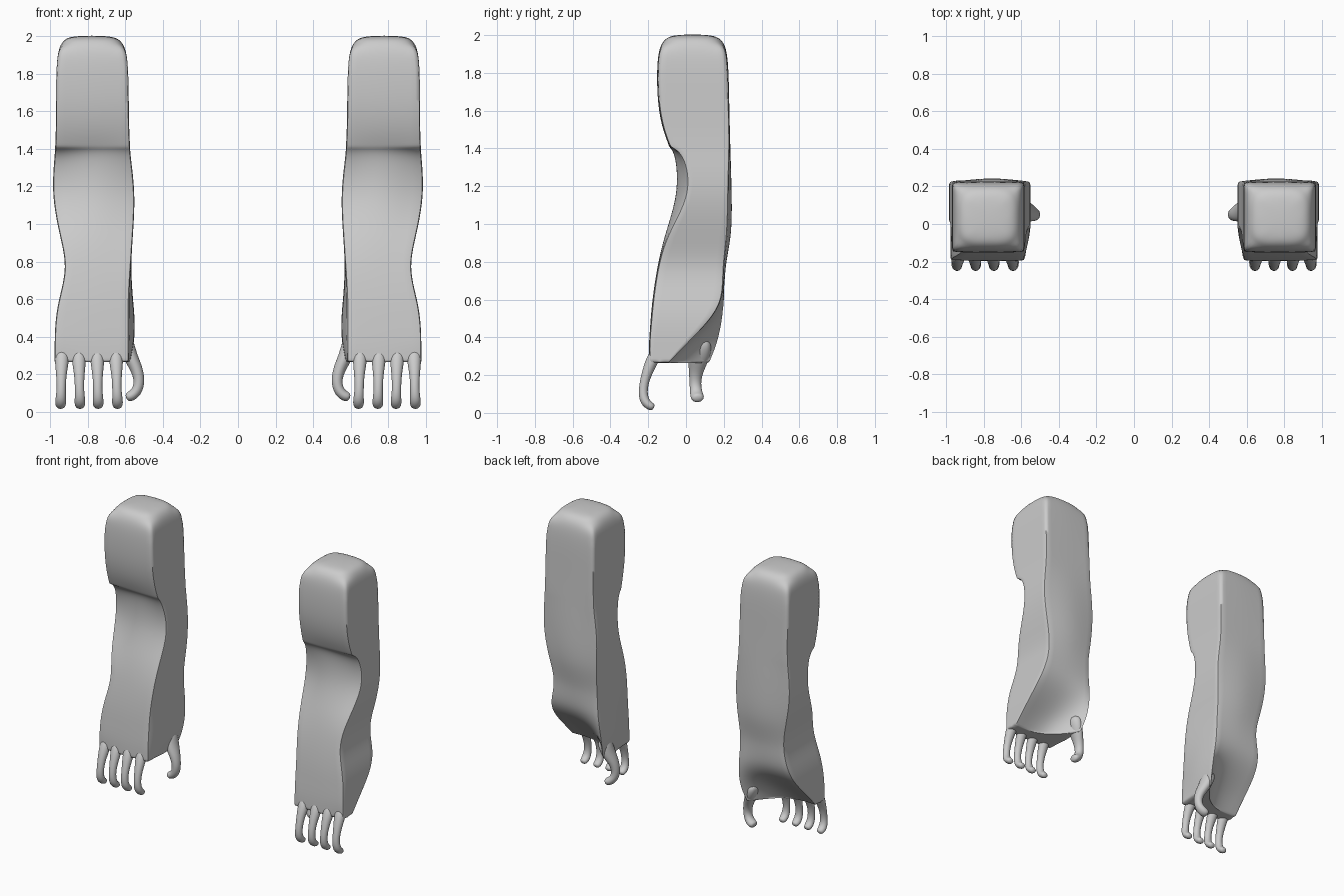
import bpy, bmesh
from math import cos, sin, pi
from mathutils import Vector

if "Cube" in bpy.data.objects:
    bpy.data.objects.remove(bpy.data.objects["Cube"])


def finish(bm, name, levels):
    """Turn a half-model bmesh into a smooth object mirrored across x = 0."""
    bmesh.ops.recalc_face_normals(bm, faces=bm.faces)
    for f in bm.faces:
        f.smooth = True
    mesh = bpy.data.meshes.new(name)
    bm.to_mesh(mesh)
    bm.free()
    ob = bpy.data.objects.new(name, mesh)
    bpy.context.collection.objects.link(ob)
    ob.modifiers.new("Mirror", 'MIRROR').use_axis[0] = True
    sub = ob.modifiers.new("Subdivision", 'SUBSURF')
    sub.levels = sub.render_levels = levels
    return ob


def loft(bm, rings):
    """Skin a list of point rings and cap both ends."""
    vs = [[bm.verts.new(p) for p in r] for r in rings]
    n = len(vs[0])
    for a, b in zip(vs, vs[1:]):
        for i in range(n):
            j = (i + 1) % n
            bm.faces.new((a[i], a[j], b[j], b[i]))
    bm.faces.new(vs[0])
    bm.faces.new(vs[-1])
    return vs


def tube(name, path):
    """Tapered digit; path points are (x, y, z, radius across, radius deep)."""
    pts = [Vector(p[:3]) for p in path]
    rings = []
    for k, p in enumerate(path):
        t = (pts[min(k + 1, len(pts) - 1)] - pts[max(k - 1, 0)]).normalized()
        ref = Vector((0, 1, 0)) if name == "thumb" else Vector((1, 0, 0))
        u = (ref - t * ref.dot(t)).normalized()
        w = t.cross(u)
        rings.append([pts[k] + 1.07 * (u * p[3] * cos(i * pi / 4) + w * p[4] * sin(i * pi / 4))
                      for i in range(8)])
    bm = bmesh.new()
    loft(bm, rings)
    return finish(bm, name, 2)


# Arm sections: z, inner x, outer x, front y (inner, mid, outer), back y (outer, mid, inner)
SECTIONS = [
    (2.005, .67, .89, -.07, -.07, -.07, .14, .14, .14),
    (1.97, .61, .945, -.125, -.13, -.125, .195, .205, .195),
    (1.88, .585, .968, -.15, -.157, -.15, .22, .226, .22),
    (1.65, .582, .97, -.15, -.155, -.15, .226, .23, .226),
    (1.50, .58, .97, -.12, -.127, -.12, .23, .233, .23),
    (1.41, .575, .974, -.09, -.087, -.085, .23, .237, .23),
    (1.37, .574, .976, -.05, -.062, -.008, .228, .239, .23),
    (1.16, .546, .994, .0, -.065, .032, .222, .252, .225),
    (0.94, .56, .95, -.10, -.12, -.105, .22, .254, .225),
    (0.77, .572, .908, -.15, -.155, -.15, .195, .208, .195),
    (0.60, .56, .955, -.175, -.18, -.175, .20, .205, .205),
    (0.48, .548, .974, -.185, -.19, -.185, .12, .12, .195),
    (0.36, .553, .977, -.195, -.198, -.195, .0, -.03, .17),
    (0.265, .575, .977, -.195, -.20, -.19, -.09, -.11, .13),
]

# Forearm, elbow and hollowed palm as one lofted body
rings = []
for z, xi, xo, fi, fm, fo, bo, bmid, bi in SECTIONS:
    hand = z < .55
    xf = max(xi, .583) if z < .7 else xi
    xb = xi + (xo - xi) * (.38 if hand else .5)
    rings.append([(xf, fi, z), ((xf + xo) / 2, fm, z), (xo, fo, z), (xo, (fo + bo) / 2, z),
                  (xo, bo, z), (xb, bmid, z), (xi, bi, z), (xi, (fi + bi) / 2, z)])
bm = bmesh.new()
crease = bm.edges.layers.float.new("crease_edge")
vs = loft(bm, rings)
for k in range(1, len(vs) - 1):
    for c in (0, 2, 4, 6):
        e = bm.edges.get((vs[k][c], vs[k + 1][c]))
        e[crease] = .85 if k > 1 else .5
        e.smooth = k < 3
for i in range(8):
    bm.edges.get((vs[-1][i], vs[-1][(i + 1) % 8]))[crease] = .7
    bm.edges.get((vs[5][i], vs[5][(i + 1) % 8]))[crease] = .5 if i < 2 else 0
finish(bm, "forearms", 3)

# Four fingers per hand, knuckle to hooked tip
for k, x in enumerate((.65, .75, .848, .938)):
    tip = (.642, .745, .842, .945)[k]
    mid = (x + tip) / 2
    tube("finger_%d" % (k + 1), [
        (x, -.155, .33, .036, .03),
        (x, -.180, .275, .040, .036),
        (mid, -.212, .20, .028, .026),
        (mid, -.230, .12, .024, .024),
        (tip, -.222, .065, .029, .027),
        (tip, -.196, .038, .030, .025),
        (tip, -.168, .027, .022, .018),
    ])

# Thumb curling in from the inner side of the palm
tube("thumb", [
    (.605, .085, .40, .060, .045),
    (.578, .068, .30, .062, .040),
    (.542, .055, .235, .042, .034),
    (.524, .048, .17, .031, .030),
    (.534, .052, .115, .032, .030),
    (.565, .060, .083, .038, .030),
    (.598, .064, .075, .030, .024),
])
